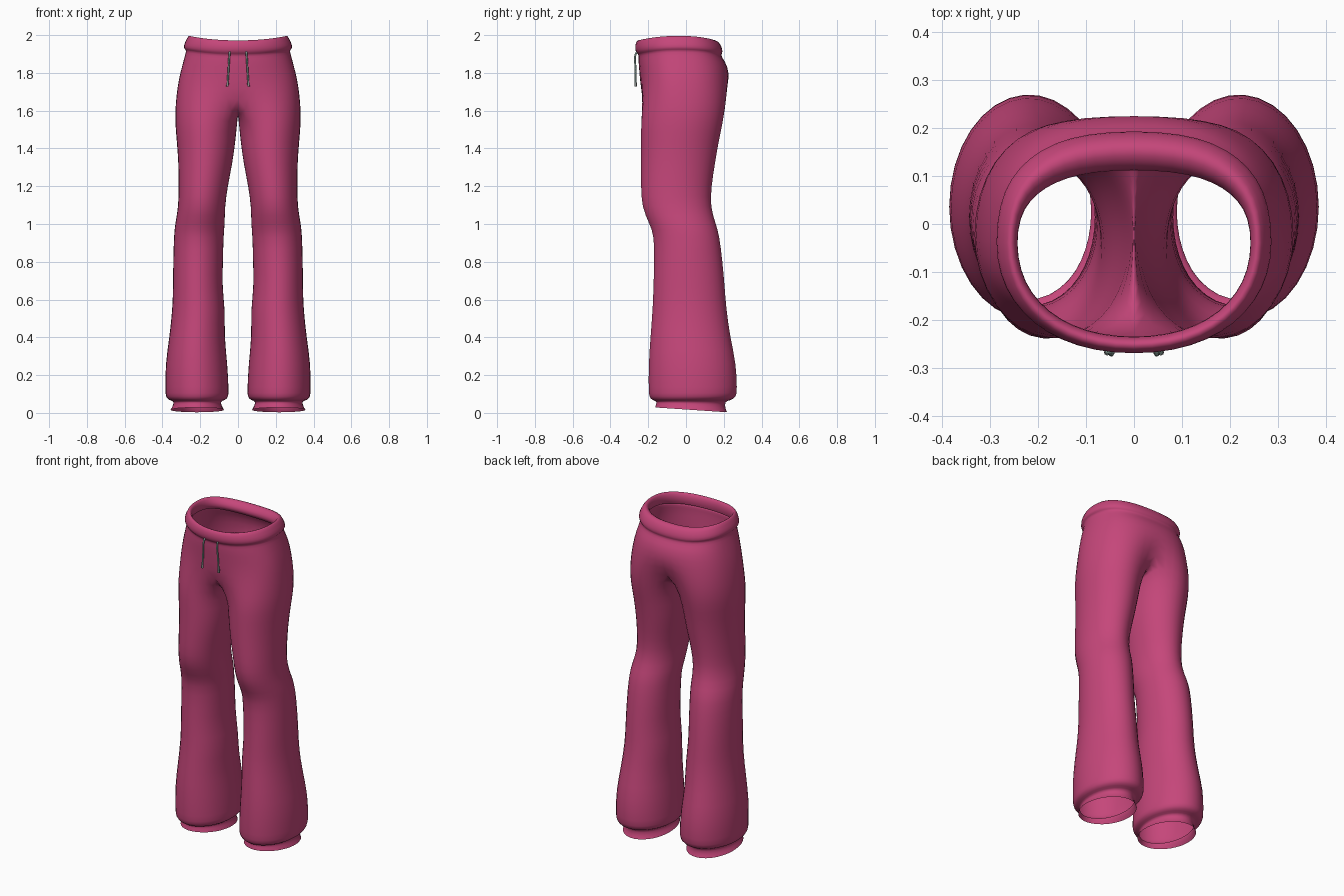
import bpy, bmesh
from math import sin, cos, radians, copysign

cube = bpy.data.objects.get("Cube")
if cube:
    bpy.data.objects.remove(cube)

OUTER, INNER = 13, 5      # points round the outside of a leg, and along the crotch seam
SWELL = 1.015             # makes up for the shrinkage of subdivision


def material(name, rgb):
    m = bpy.data.materials.new(name)
    m.use_nodes = True
    m.diffuse_color = (*rgb, 1)
    m.node_tree.nodes["Principled BSDF"].inputs["Base Color"].default_value = (*rgb, 1)
    return m


pink = material("pink fabric", (0.56, 0.062, 0.195))
sage = material("sage cord", (0.33, 0.47, 0.42))
grey = material("grey tip", (0.25, 0.27, 0.26))


def power(v, e):
    return copysign(abs(v) ** e, v)


def leg_ring(z, x_in, x_out, front, back):
    """Closed ring round one leg, from front inner corner round the outside."""
    cx, cy = (x_in + x_out) / 2, (front + back) / 2
    rx, ry = (x_out - x_in) / 2 * SWELL, (back - front) / 2 * SWELL
    angles = [-130 + 260 * i / (OUTER - 1) for i in range(OUTER)]
    angles += [130 + 100 * (i + 1) / (INNER + 1) for i in range(INNER)]
    ring = []
    for a in map(radians, angles):
        tilt = -0.013 * sin(a) if z < 0.05 else 0
        ring.append((max(0.002, cx + rx * cos(a)), cy + ry * sin(a), z + tilt))
    return ring


def hip_ring(z, x_out, front, back, cy=-0.04):
    """Half ring from the front centre round the side to the back centre."""
    ring = []
    for i in range(OUTER):
        a = radians(-90 + 180 * i / (OUTER - 1))
        e = 0.8 if a > 0 else 0.92
        ry = back - cy if a > 0 else cy - front
        x = 0 if i in (0, OUTER - 1) else x_out * SWELL * power(cos(a), e)
        dip = 0.025 * sin(a) ** 2 if z > 1.88 else 0
        ring.append((x, cy + ry * power(sin(a), e), z - dip))
    return ring


# Leg rows: height, inner x, outer x, front y, back y
legs = [
    (0.016, 0.075, 0.358, -0.165, 0.22), (0.035, 0.085, 0.347, -0.16, 0.21),
    (0.062, 0.095, 0.338, -0.155, 0.205), (0.066, 0.07, 0.365, -0.18, 0.24),
    (0.085, 0.05, 0.385, -0.198, 0.268), (0.12, 0.05, 0.386, -0.2, 0.273),
    (0.26, 0.056, 0.386, -0.2, 0.268), (0.4, 0.073, 0.364, -0.19, 0.236),
    (0.55, 0.068, 0.348, -0.178, 0.215), (0.66, 0.084, 0.345, -0.174, 0.207),
    (0.8, 0.08, 0.344, -0.17, 0.195), (0.94, 0.077, 0.34, -0.17, 0.178),
    (1.0, 0.07, 0.334, -0.195, 0.16), (1.09, 0.07, 0.316, -0.236, 0.13),
    (1.2, 0.055, 0.315, -0.24, 0.136), (1.32, 0.03, 0.316, -0.24, 0.155),
    (1.44, 0.014, 0.325, -0.24, 0.175), (1.54, 0.004, 0.335, -0.24, 0.198),
]
# Hip and waistband rows: height, outer x, front y, back y
hips = [
    (1.76, 0.314, -0.245, 0.234), (1.84, 0.293, -0.252, 0.222),
    (1.9, 0.277, -0.254, 0.196), (1.922, 0.272, -0.252, 0.187),
    (1.928, 0.285, -0.264, 0.195), (1.95, 0.285, -0.273, 0.195),
    (1.98, 0.27, -0.27, 0.182), (2.002, 0.258, -0.257, 0.16),
    (1.99, 0.244, -0.24, 0.128), (1.955, 0.238, -0.234, 0.105),
    (1.93, 0.25, -0.24, 0.13),
]

# Crotch ring joins the tube of the leg to the half ring of the hips
thigh = leg_ring(1.64, 0, 0.331, -0.24, 0.22)
seat = hip_ring(1.64, 0.33, -0.24, 0.232)
crotch = []
for i, (p, q) in enumerate(zip(thigh[:OUTER], seat)):
    lift = 0.05 * abs(2 * i / (OUTER - 1) - 1) ** 4
    crotch.append(((p[0] + q[0]) / 2, (p[1] + q[1]) / 2, 1.64 + lift))
crotch[0], crotch[-1] = (0, -0.235, 1.69), (0, 0.185, 1.69)
crotch += [(0, 0.135, 1.635), (0, 0.07, 1.6), (0, -0.02, 1.58),
           (0, -0.11, 1.585), (0, -0.19, 1.62)]

# Loft one half of the trousers
bm = bmesh.new()
rings = [leg_ring(*r) for r in legs] + [crotch] + [hip_ring(*r) for r in hips]
rings = [[bm.verts.new(p) for p in ring] for ring in rings]
for k, (a, b) in enumerate(zip(rings, rings[1:])):
    n = OUTER + INNER
    for j in range(n if k < len(legs) else OUTER - 1):
        i = (j + 1) % n
        bm.faces.new((a[j], a[i], b[i], b[j]))
mesh = bpy.data.meshes.new("trousers")
bm.to_mesh(mesh)
bm.free()
trousers = bpy.data.objects.new("trousers", mesh)
bpy.context.collection.objects.link(trousers)
mesh.materials.append(pink)
mesh.shade_smooth()
mirror = trousers.modifiers.new("mirror", 'MIRROR')
mirror.merge_threshold = 0.001
trousers.modifiers.new("smooth", 'SUBSURF').levels = 1
trousers.modifiers["smooth"].render_levels = 1


def cord(name, points, radius, mat):
    curve = bpy.data.curves.new(name, 'CURVE')
    curve.dimensions = '3D'
    curve.bevel_depth = radius
    curve.bevel_resolution = 2
    curve.use_fill_caps = True
    curve.resolution_u = 6
    s = curve.splines.new('BEZIER')
    s.bezier_points.add(len(points) - 1)
    for bp, p in zip(s.bezier_points, points):
        bp.co = p
        bp.handle_left_type = bp.handle_right_type = 'AUTO'
    curve.materials.append(mat)
    bpy.context.collection.objects.link(bpy.data.objects.new(name, curve))


# Drawstrings hanging below the waistband
for side, s in (("left", 1), ("right", -1)):
    cord(side + "_drawstring",
         [(s * 0.042, -0.25, 1.92), (s * 0.045, -0.266, 1.9),
          (s * 0.05, -0.267, 1.82), (s * 0.055, -0.267, 1.745)], 0.005, sage)
    cord(side + "_drawstring_tip",
         [(s * 0.055, -0.267, 1.748), (s * 0.056, -0.267, 1.728)], 0.0065, grey)
